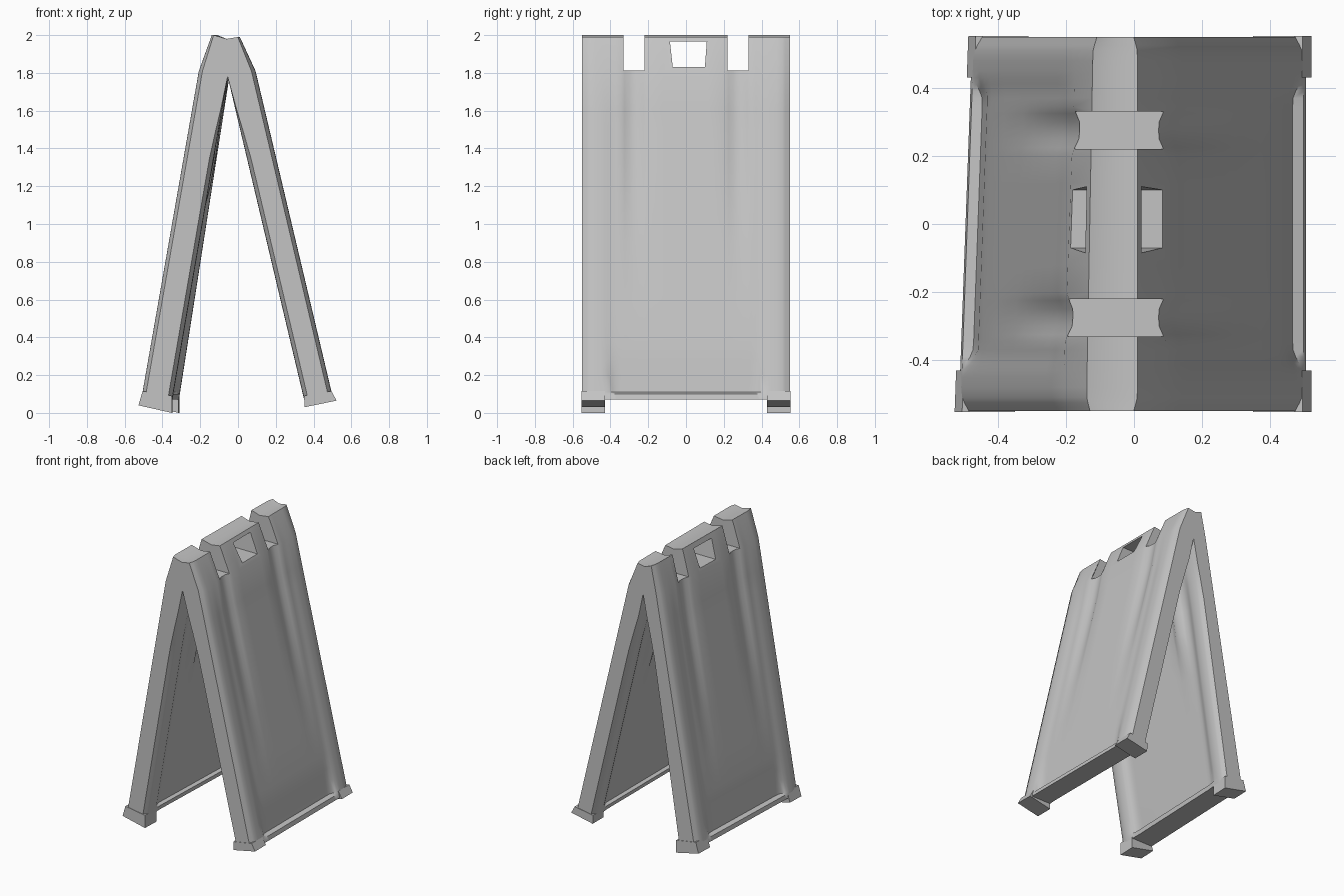
import bpy
import bmesh

old = bpy.data.objects.get("Cube")
if old:
    bpy.data.objects.remove(old, do_unlink=True)

plastic = bpy.data.materials.new("grey_plastic")
plastic.use_nodes = True
GREY = (0.55, 0.55, 0.55, 1)
plastic.diffuse_color = GREY
plastic.node_tree.nodes["Principled BSDF"].inputs["Base Color"].default_value = GREY
SMOOTH = 0.85


def mix(a, b, t):
    return a + (b - a) * t


def ramp(v, lo, hi):
    t = min(max((v - lo) / (hi - lo), 0), 1)
    return t * t * (3 - 2 * t)


def twist(y):
    # the left leaf stands slightly turned about the hinge
    return 0.04 * (y + 0.55) / 1.1


def loft(name, rings):
    """Closed solid through equal rings of points."""
    bm = bmesh.new()
    loops = [[bm.verts.new(p) for p in ring] for ring in rings]
    n = len(loops[0])
    for a, b in zip(loops, loops[1:]):
        for i in range(n):
            j = (i + 1) % n
            bm.faces.new((a[i], a[j], b[j], b[i]))
    bm.faces.new(loops[0])
    bm.faces.new(loops[-1])
    bmesh.ops.recalc_face_normals(bm, faces=bm.faces)
    mesh = bpy.data.meshes.new(name)
    bm.to_mesh(mesh)
    bm.free()
    mesh.materials.append(plastic)
    ob = bpy.data.objects.new(name, mesh)
    bpy.context.collection.objects.link(ob)
    return ob


def select(ob):
    bpy.ops.object.select_all(action='DESELECT')
    ob.select_set(True)
    bpy.context.view_layer.objects.active = ob


def flute(y, z_low, z_high, z):
    # shallow channels running down from the hinge slots
    return ramp(0.075 - abs(abs(y) - 0.275), 0, 0.06) * ramp(z, z_low, z_high)


def edge_round(y):
    return 0.022 * ramp(abs(y), 0.50, 0.57) / ramp(0.55, 0.50, 0.57)


def outer_depth(y, z):
    a = abs(y)
    sink = 0.008 * ramp(a, 0.45, 0.38) * ramp(z, 1.81, 1.6)
    if z > 0.105:
        sink += 0.022 * ramp(z, 0.38, 0.08) * ramp(a, 0.43, 0.36)
    else:
        sink = 0
    return edge_round(y) + sink + 0.02 * flute(y, 0.5, 1.6, z)


def inner_depth(y, z):
    sink = 0.03 * ramp(abs(y), 0.46, 0.37) * ramp(z, 1.75, 1.4)
    if z < 0.105:
        sink *= 0.2
    fade = ramp(z, 1.78, 1.3)
    return edge_round(y) * fade + sink - 0.03 * flute(y, 0.9, 1.3, z) * fade


LEVELS = [0.07, 0.10, 0.11, 0.2, 0.28, 0.38, 0.6, 0.9, 1.05, 1.2, 1.35, 1.5, 1.61]


def section(y):
    """Inverted V outline of the two leaves at one depth."""
    s, e = twist(y), edge_round(y)
    pts = []
    for z in LEVELS + [1.81]:
        t = (z - 0.07) / 1.74
        pts.append((mix(-0.515, -0.21, t) + s + outer_depth(y, z), z))
    pts += [(-0.14 + s / 2 + e / 2, 2.0), (-0.06, 1.98), (0.01 - e / 2, 1.99)]
    for z in reversed(LEVELS + [1.81]):
        t = (z - 0.07) / 1.74
        pts.append((mix(0.505, 0.093, t) - outer_depth(y, z), z))
    for z in LEVELS:
        t = (z - 0.07) / 1.71
        pts.append((mix(0.35, -0.055, t) + inner_depth(y, z), z))
    pts.append((-0.055 + s / 4, 1.78))
    for z in reversed(LEVELS):
        t = (z - 0.07) / 1.71
        pts.append((mix(-0.35 + s, -0.055 + s / 4, t) - inner_depth(y, z), z))
    return [(x, y, z) for x, z in pts]


# two hinged leaves
half = [0.55, 0.54, 0.525, 0.51, 0.48, 0.45, 0.43, 0.41, 0.39, 0.37,
        0.345, 0.325, 0.30, 0.275, 0.25, 0.225, 0.20, 0.12]
depths = [-y for y in half] + [0] + half[::-1]
body = loft("folding_leaves", [section(y) for y in depths])


# hinge slots and carrying handle opening
def cutter(name, y_low, y_high, z0, z1):
    rings = []
    for x in (-0.6, 0.6):
        rings.append([(x, y_low[0], z0), (x, y_low[1], z0), (x, y_high[1], z1), (x, y_high[0], z1)])
    ob = loft(name, rings)
    ob.hide_render = True
    return ob


cutters = [cutter("slot_cutter", (s * 0.22, s * 0.33), (s * 0.22, s * 0.33), 1.812, 2.2) for s in (-1, 1)]
cutters.append(cutter("handle_cutter", (-0.07, 0.10), (-0.085, 0.11), 1.83, 1.965))
select(body)
for c in cutters:
    mod = body.modifiers.new("cut", 'BOOLEAN')
    mod.operation = 'DIFFERENCE'
    mod.solver = 'EXACT'
    mod.object = c
    bpy.ops.object.modifier_apply(modifier=mod.name)
    bpy.data.objects.remove(c, do_unlink=True)
select(body)
bpy.ops.object.shade_smooth_by_angle(angle=SMOOTH)

# flared feet under the four rails
RIGHT = [(0.35, 0.09), (0.495, 0.115), (0.522, 0.065), (0.352, 0.03)]
LEFT = [(-0.35, 0.09), (-0.505, 0.115), (-0.527, 0.04), (-0.35, 0.0)]
for side, shape in (("left", RIGHT), ("right", LEFT)):
    for end, y0, y1 in (("front", -0.553, -0.43), ("back", 0.43, 0.553)):
        rings = []
        for y in (y0, y1):
            s = twist(y) if side == "right" else 0
            rings.append([(x + s, y, z) for x, z in shape])
        foot = loft(f"{end}_{side}_foot", rings)
        select(foot)
        bpy.ops.object.shade_smooth_by_angle(angle=SMOOTH)
